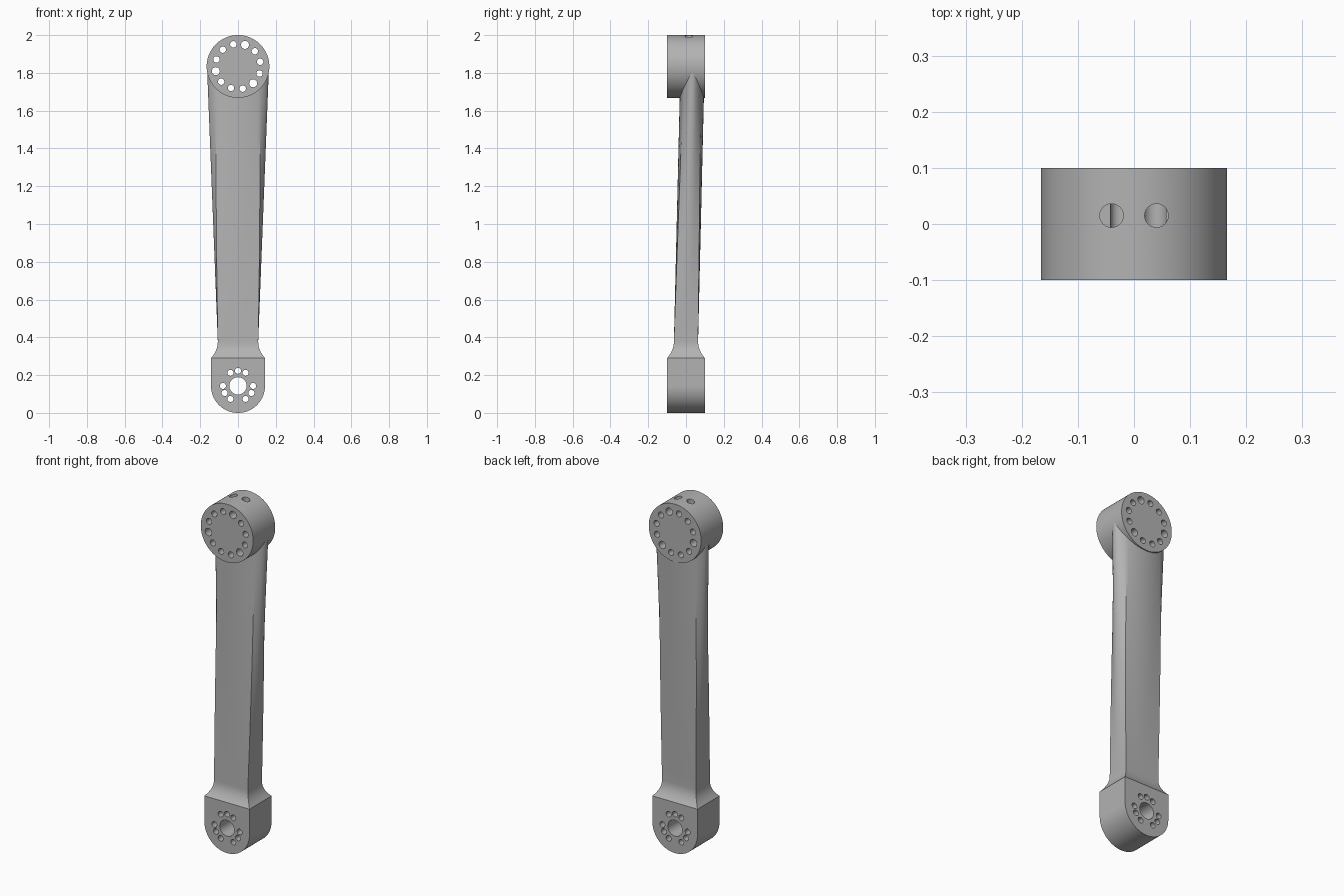
import bpy, bmesh
from math import sin, cos, pi, radians, sqrt
from mathutils import Matrix

if "Cube" in bpy.data.objects:
    bpy.data.objects.remove(bpy.data.objects["Cube"])

grey = bpy.data.materials.new("cast_grey")
grey.use_nodes = True
colour = (0.45, 0.45, 0.45, 1)
grey.diffuse_color = colour
grey.node_tree.nodes["Principled BSDF"].inputs["Base Color"].default_value = colour

HEAD_R, HEAD_Z = 0.166, 1.834
FOOT_R, FOOT_TOP = 0.143, 0.29
DEPTH = 0.1          # half thickness of head and foot


def loft(name, rings):
    """Skin closed rings of equal length and cap both ends."""
    bm = bmesh.new()
    rows = [[bm.verts.new(p) for p in ring] for ring in rings]
    n = len(rows[0])
    for a, b in zip(rows, rows[1:]):
        for i in range(n):
            j = (i + 1) % n
            bm.faces.new((a[i], a[j], b[j], b[i]))
    bm.faces.new(rows[0])
    bm.faces.new(rows[-1])
    bmesh.ops.recalc_face_normals(bm, faces=bm.faces)
    mesh = bpy.data.meshes.new(name)
    bm.to_mesh(mesh)
    bm.free()
    mesh.materials.append(grey)
    ob = bpy.data.objects.new(name, mesh)
    bpy.context.collection.objects.link(ob)
    return ob


def disc(name, x, z, r, half, n):
    """Cylinder along y."""
    ring = [(x + r * cos(2 * pi * i / n), z + r * sin(2 * pi * i / n)) for i in range(n)]
    return loft(name, [[(px, y, pz) for px, pz in ring] for y in (-half, half)])


def activate(ob):
    bpy.ops.object.select_all(action='DESELECT')
    ob.select_set(True)
    bpy.context.view_layer.objects.active = ob


def cut(ob, cutter):
    mod = ob.modifiers.new("cut", 'BOOLEAN')
    mod.operation, mod.solver, mod.object = 'DIFFERENCE', 'EXACT', cutter
    activate(ob)
    bpy.ops.object.modifier_apply(modifier=mod.name)
    bpy.data.objects.remove(cutter)


def drill(ob, z, ring_r, angle, r):
    a = radians(angle)
    cut(ob, disc("drill", ring_r * cos(a), z + ring_r * sin(a), r, 0.2, 24))


# Arm: rectangular section at the foot blending to an ellipse at the head
N = 64
ARM_LOW, ARM_HIGH = 0.38, 1.81


def section(z, hx, hy, yc, t):
    ring = []
    for i in range(N):
        c, s = cos(2 * pi * i / N), sin(2 * pi * i / N)
        m = max(abs(c), abs(s))
        k = (1 - t) / m + t
        ring.append((hx * c * k, yc + hy * s * k, z))
    return ring


rings = [section(FOOT_TOP - 0.04, 0.12, 0.08, 0, 0)]
for i in range(9):      # concave flare
    s = i / 8
    d = 0.036 * (1 - s) ** 2.2
    rings.append(section(FOOT_TOP + s * (ARM_LOW - FOOT_TOP), 0.107 + d, 0.064 + d, 0, 0))
for i in range(1, 25):
    t = i / 24
    rings.append(section(ARM_LOW + t * (ARM_HIGH - ARM_LOW), 0.107 + 0.056 * t, 0.064, 0.034 * t, t))
arm = loft("arm", rings)
cut(arm, disc("head_cutter", 0, HEAD_Z, HEAD_R, 0.3, 128))

# Head: round boss with a ring of through holes and two blind holes on top
head = disc("head", 0, HEAD_Z, HEAD_R, DEPTH, 128)
for i in range(12):
    drill(head, HEAD_Z, 0.12, 12 + 30 * i, 0.021 if i % 4 == 2 else 0.017)
for x in (-0.04, 0.04):
    pin = disc("pin", 0, 0, 0.021, 0.05, 24)
    pin.data.transform(Matrix.Translation((x, 0.015, HEAD_Z + 0.17)) @ Matrix.Rotation(pi / 2, 4, 'X'))
    cut(head, pin)

# Foot: block with a round underside, a central bore and small holes
outline = [(-FOOT_R * cos(pi * i / 64), FOOT_R - FOOT_R * sin(pi * i / 64)) for i in range(65)]
outline += [(FOOT_R, FOOT_TOP), (-FOOT_R, FOOT_TOP)]
foot = loft("foot", [[(x, y, z) for x, z in outline] for y in (-DEPTH, DEPTH)])
cut(arm, disc("trim", 0, FOOT_R, FOOT_R - 0.002, 0.3, 48))
drill(foot, FOOT_R, 0, 0, 0.046)
for angle in (0, 60, 90, 120, 180, 208, 240, 300, 332):
    drill(foot, FOOT_R, 0.08, angle, 0.016)

for ob in (arm, head, foot):
    activate(ob)
    bpy.ops.object.shade_smooth_by_angle(angle=radians(30))
